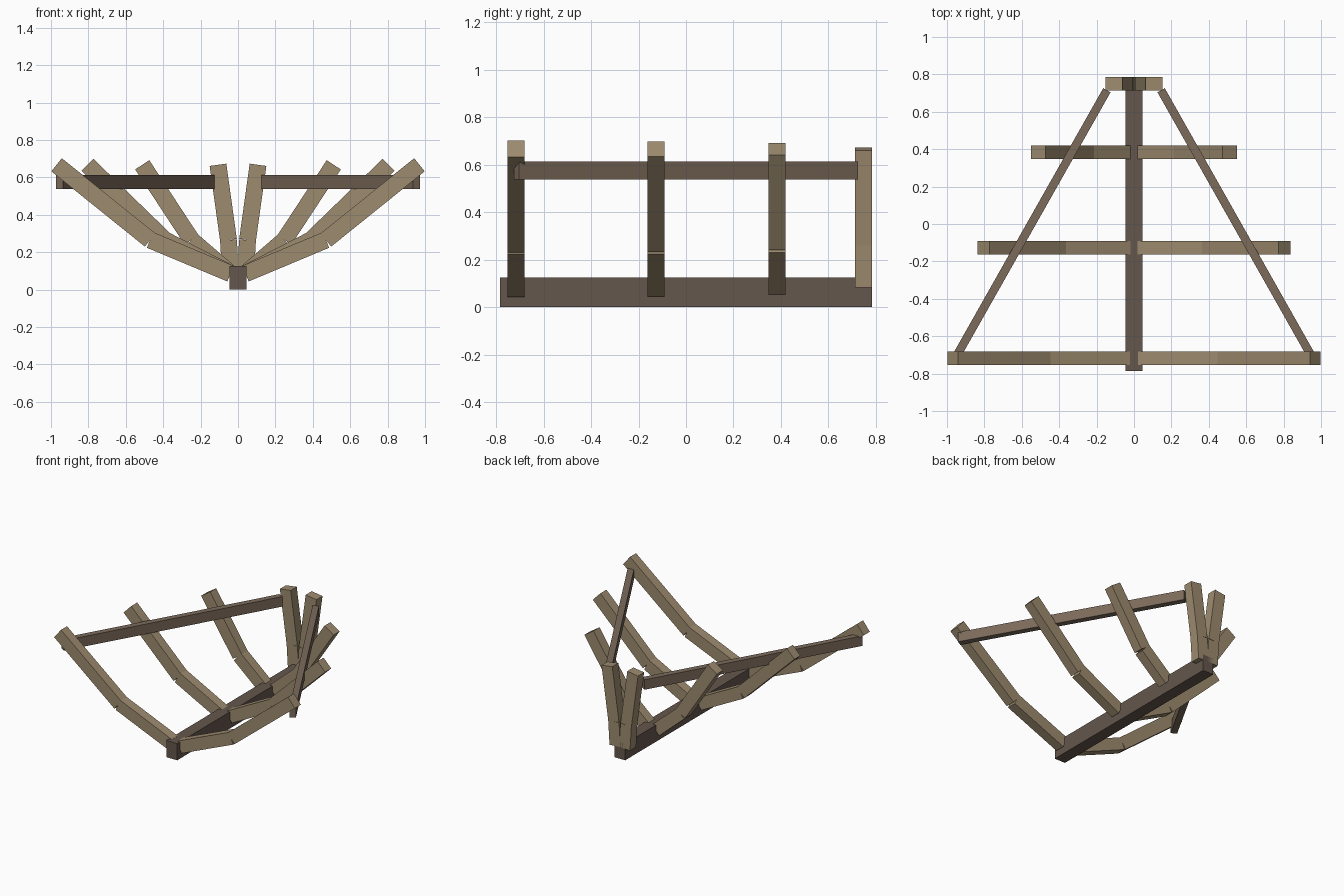
import bpy
from mathutils import Vector, Matrix

if "Cube" in bpy.data.objects:
    bpy.data.objects.remove(bpy.data.objects["Cube"])


def material(name, rgb):
    m = bpy.data.materials.new(name)
    m.diffuse_color = (*rgb, 1)
    m.use_nodes = True
    m.node_tree.nodes["Principled BSDF"].inputs["Base Color"].default_value = m.diffuse_color
    return m


KEEL_WOOD = material("keel_wood", (0.13, 0.095, 0.075))
RIB_WOOD = material("rib_wood", (0.34, 0.26, 0.16))
RAIL_WOOD = material("rail_wood", (0.20, 0.145, 0.105))


def beam(name, start, end, side, width, height, mat):
    """Box running from start to end; width along 'side', height across both."""
    start, end = Vector(start), Vector(end)
    axis = (end - start).normalized()
    side = Vector(side)
    side = (side - axis * side.dot(axis)).normalized()
    up = axis.cross(side)
    bpy.ops.mesh.primitive_cube_add(size=1)
    ob = bpy.context.object
    ob.name = name
    rot = Matrix((axis, side, up)).transposed().to_4x4()
    scale = Matrix.Diagonal(((end - start).length, width, height, 1))
    ob.matrix_world = Matrix.Translation((start + end) / 2) @ rot @ scale
    ob.data.materials.append(mat)
    return ob


# Keel
beam("keel", (0, -0.785, 0.0625), (0, 0.785, 0.0625), (1, 0, 0), 0.09, 0.125, KEEL_WOOD)

# Rib stations from front to back: y position, bend x, tip x
STATIONS = [
    (-0.717, 0.47, 0.97),
    (-0.126, 0.39, 0.805),
    (0.383, 0.248, 0.512),
    (0.749, 0.051, 0.107),
]

for label, s in (("left", -1), ("right", 1)):
    # Bent ribs, each of a lower and an upper timber
    for i, (y, bend_x, tip_x) in enumerate(STATIONS, 1):
        root = (s * 0.04, y, 0.085)
        bend = (s * bend_x, y, 0.265)
        tip = (s * tip_x, y, 0.667)
        beam(f"lower_rib_{label}_{i}", root, bend, (0, 1, 0), 0.072, 0.09, RIB_WOOD)
        beam(f"upper_rib_{label}_{i}", bend, tip, (0, 1, 0), 0.072, 0.09, RIB_WOOD)
    # Side rail linking the ribs
    beam(f"side_rail_{label}", (s * 0.145, 0.715, 0.576), (s * 0.954, -0.715, 0.576),
         (0, 0, 1), 0.075, 0.045, RAIL_WOOD)
